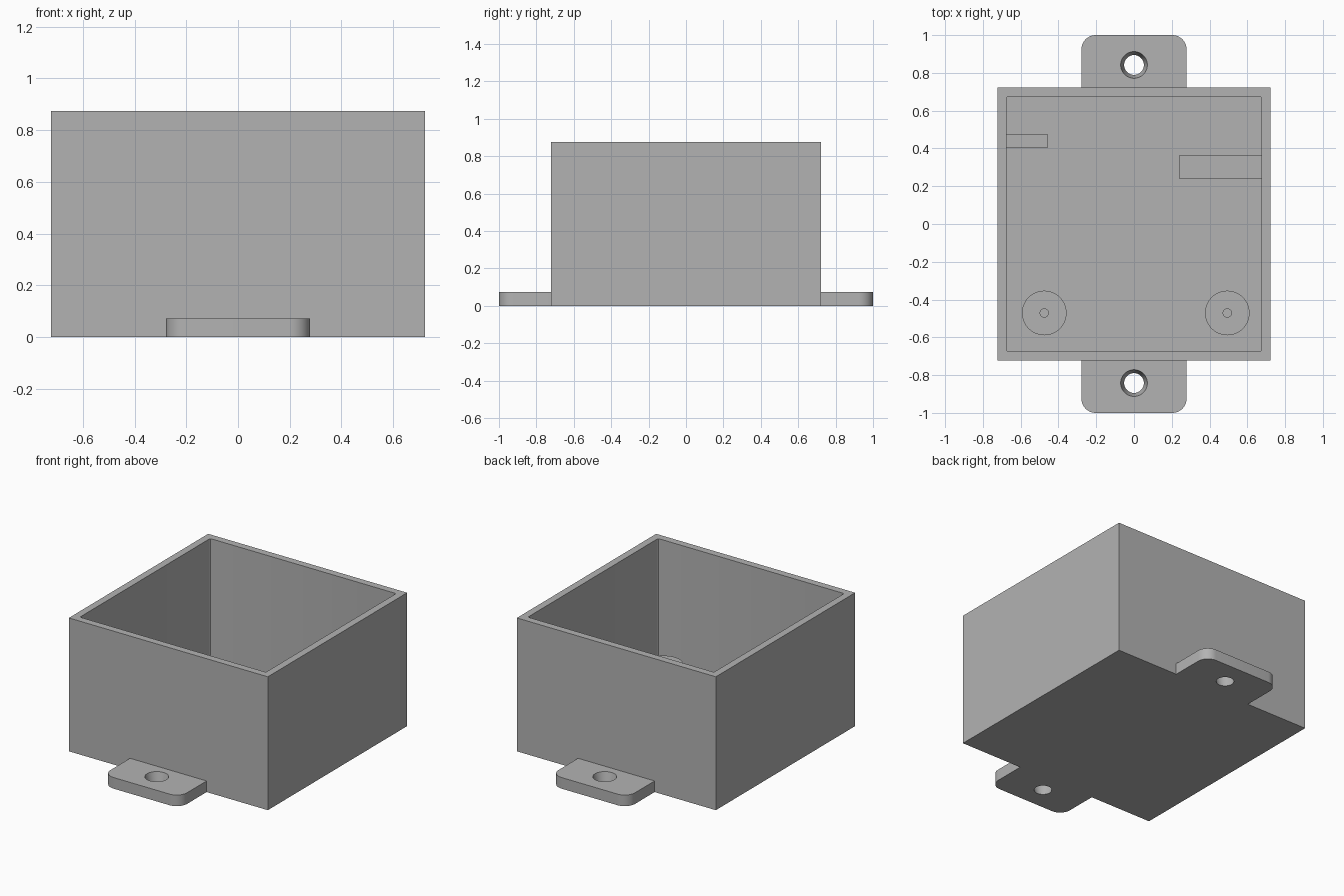
import bpy, bmesh, math

if "Cube" in bpy.data.objects:
    bpy.data.objects.remove(bpy.data.objects["Cube"])

grey = bpy.data.materials.new("plain grey")
grey.diffuse_color = (0.45, 0.45, 0.45, 1)
grey.use_nodes = True
grey.node_tree.nodes["Principled BSDF"].inputs["Base Color"].default_value = grey.diffuse_color

HALF, INNER, HEIGHT = 0.722, 0.675, 0.875   # outer and inner half width, wall height
FLOOR, REST = 0.073, 0.178                  # floor top, height of supports


def finish(name, bm):
    bmesh.ops.recalc_face_normals(bm, faces=bm.faces)
    me = bpy.data.meshes.new(name)
    bm.to_mesh(me)
    bm.free()
    me.materials.append(grey)
    ob = bpy.data.objects.new(name, me)
    bpy.context.collection.objects.link(ob)
    return ob


def prism(name, outline, z0, z1):
    bm = bmesh.new()
    face = bm.faces.new([bm.verts.new((x, y, z0)) for x, y in outline])
    top = bmesh.ops.extrude_face_region(bm, geom=[face])["geom"]
    bmesh.ops.translate(bm, vec=(0, 0, z1 - z0),
                        verts=[v for v in top if isinstance(v, bmesh.types.BMVert)])
    return finish(name, bm)


def rectangle(x0, x1, y0, y1):
    return [(x0, y0), (x1, y0), (x1, y1), (x0, y1)]


def rounded(x, y, r, steps):
    # rounded rectangle centred on the origin
    pts = []
    for k, (sx, sy) in enumerate([(1, 1), (-1, 1), (-1, -1), (1, -1)]):
        for i in range(steps + 1):
            a = math.pi / 2 * (k + i / steps)
            pts.append((sx * (x - r) + r * math.cos(a), sy * (y - r) + r * math.sin(a)))
    return pts


def cone(name, x, y, z0, z1, r0, r1):
    bm = bmesh.new()
    bmesh.ops.create_cone(bm, cap_ends=True, segments=48, radius1=r0, radius2=r1, depth=z1 - z0)
    bmesh.ops.translate(bm, vec=(x, y, (z0 + z1) / 2), verts=bm.verts)
    return finish(name, bm)


def combine(ob, other, operation):
    mod = ob.modifiers.new(operation.lower(), 'BOOLEAN')
    mod.operation, mod.solver, mod.object = operation, 'EXACT', other
    bpy.context.view_layer.objects.active = ob
    bpy.ops.object.modifier_apply(modifier=mod.name)
    bpy.data.objects.remove(other)


# Box with a mounting ear at the front and back
box = prism("box", rectangle(-HALF, HALF, -HALF, HALF), 0, HEIGHT)
combine(box, prism("ears", rounded(0.278, 1.0, 0.075, 10), 0, FLOOR), 'UNION')

# Open cavity
combine(box, prism("cavity", rounded(INNER, INNER, 0.01, 3), FLOOR, HEIGHT + 0.2), 'DIFFERENCE')

# Tapered screw holes in the ears, wider at the top
for y in (-0.842, 0.842):
    combine(box, cone("ear_hole", 0, y, -0.073, 0.146, 0.034, 0.089), 'DIFFERENCE')

# Round posts with pilot holes
for side, x in (("left", -0.475), ("right", 0.494)):
    post = cone(side + "_post", x, -0.471, FLOOR, REST, 0.118, 0.118)
    combine(post, cone("pilot_hole", x, -0.471, FLOOR - 0.1, REST + 0.1, 0.022, 0.022), 'DIFFERENCE')

# Support ribs on the side walls
prism("left_rib", rectangle(-INNER, -0.457, 0.402, 0.476), FLOOR, REST)
prism("right_rib", rectangle(0.238, INNER, 0.241, 0.362), FLOOR, REST)

# Smooth the round parts, keep edges sharp
for ob in bpy.context.scene.objects:
    ob.select_set(True)
    bpy.context.view_layer.objects.active = ob
bpy.ops.object.shade_smooth_by_angle(angle=math.radians(30))
